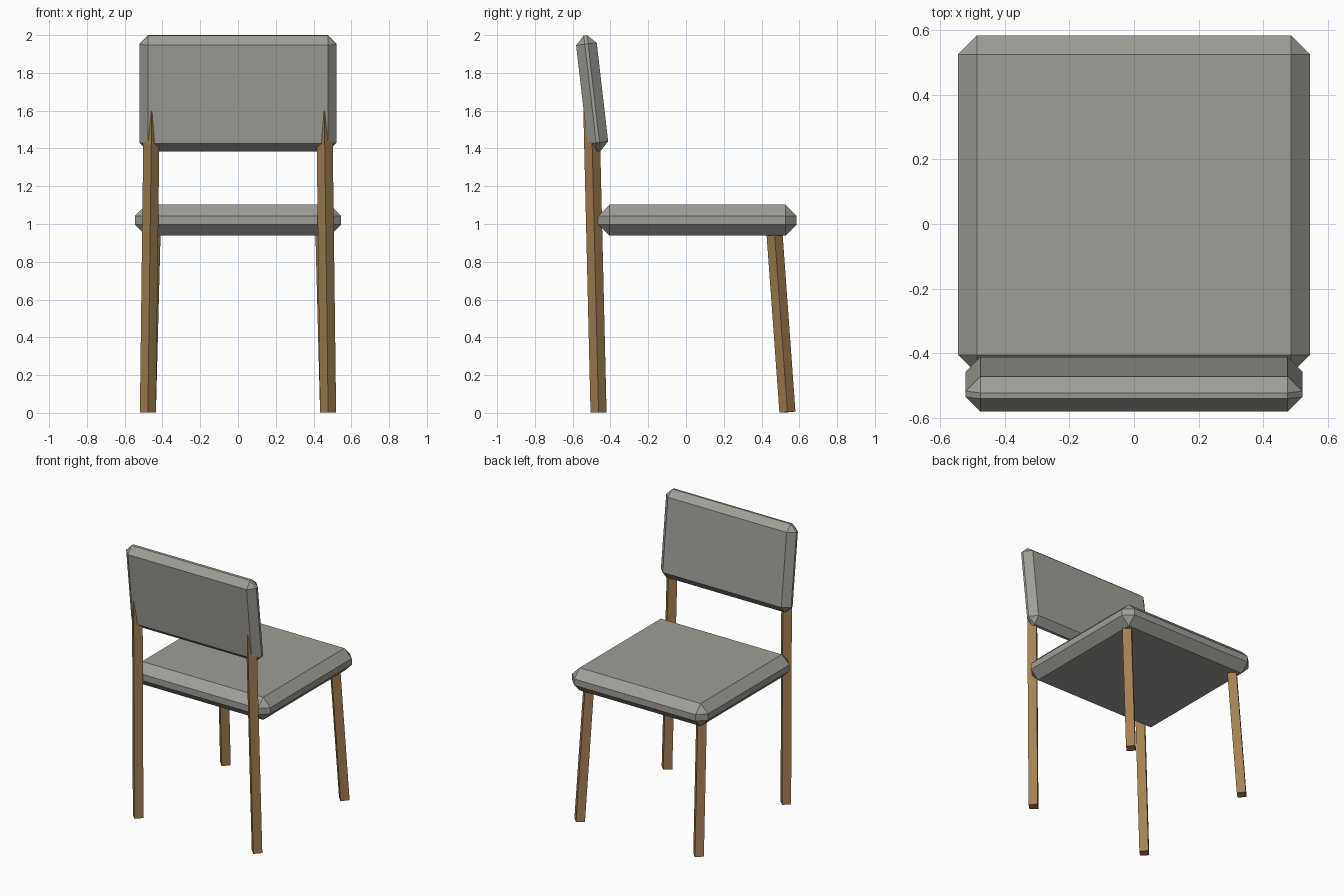
import bpy, bmesh, math
from mathutils import Matrix, Vector

if "Cube" in bpy.data.objects:
    bpy.data.objects.remove(bpy.data.objects["Cube"])


def material(name, color):
    m = bpy.data.materials.new(name)
    m.diffuse_color = (*color, 1)
    m.use_nodes = True
    m.node_tree.nodes["Principled BSDF"].inputs["Base Color"].default_value = m.diffuse_color
    return m


FABRIC = material("warm grey fabric", (0.35, 0.34, 0.31))
WOOD = material("oak wood", (0.37, 0.222, 0.085))


def add_object(name, bm, mat):
    bmesh.ops.recalc_face_normals(bm, faces=bm.faces)
    me = bpy.data.meshes.new(name)
    bm.to_mesh(me)
    bm.free()
    me.materials.append(mat)
    ob = bpy.data.objects.new(name, me)
    bpy.context.collection.objects.link(ob)
    return ob


def cushion(name, center, size, chamfer, tilt=0):
    """Box with one-segment chamfers, tilted about x."""
    bm = bmesh.new()
    bmesh.ops.create_cube(bm, size=1, matrix=Matrix.Diagonal((*size, 1)))
    bmesh.ops.bevel(bm, geom=bm.edges[:], offset=chamfer, segments=1,
                    affect='EDGES', profile=0.5)
    bm.transform(Matrix.Translation(center) @ Matrix.Rotation(tilt, 4, 'X'))
    return add_object(name, bm, FABRIC)


def leg(name, bottom, top, radius=0.0425):
    """Square bar set corner-on, running from bottom to top."""
    a, b = Vector(bottom), Vector(top)
    axis = b - a
    bm = bmesh.new()
    bmesh.ops.create_cone(bm, cap_ends=True, segments=4, radius1=radius,
                          radius2=radius, depth=axis.length)
    # put the corners on the x and y axes whatever the start angle
    v = bm.verts[:][0].co
    bm.transform(Matrix.Rotation(-math.atan2(v.y, v.x), 4, 'Z'))
    rot = Vector((0, 0, 1)).rotation_difference(axis).to_matrix().to_4x4()
    bm.transform(Matrix.Translation((a + b) / 2) @ rot)
    return add_object(name, bm, WOOD)


# Upholstery
cushion("seat", (0, 0.06, 1.02), (1.09, 1.05, 0.164), 0.059)
cushion("backrest", (0, -0.497, 1.692), (1.044, 0.11, 0.617), 0.046,
        math.radians(6.6))

# Legs: short pair under the seat, tall pair carrying the backrest
for side, s in (("left", -1), ("right", 1)):
    leg(f"short_leg_{side}", (s * 0.477, 0.537, 0.004), (s * 0.451, 0.465, 1.0))
    leg(f"tall_leg_{side}", (s * 0.477, -0.463, 0.002), (s * 0.457, -0.501, 1.6))
